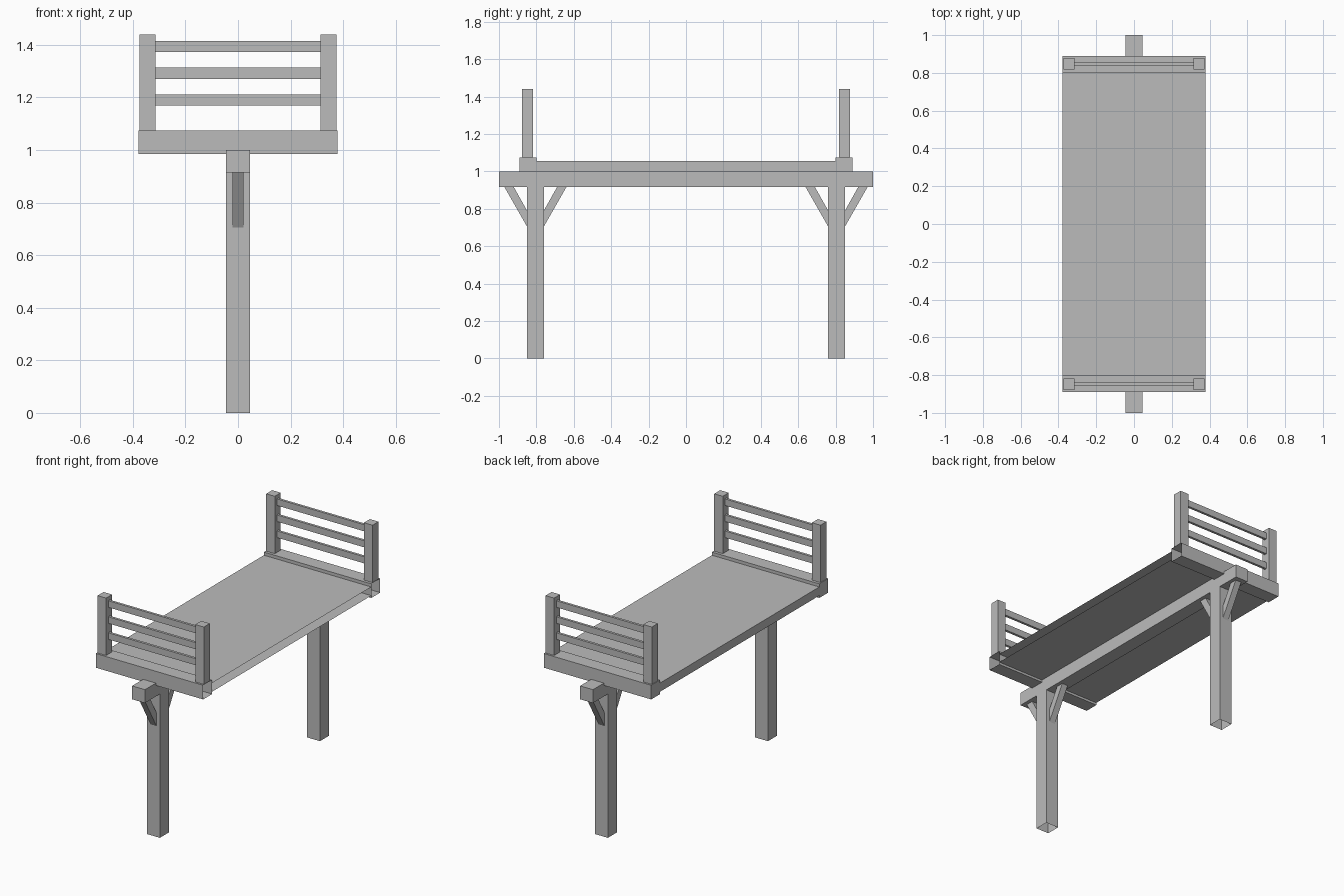
import bpy, bmesh
from mathutils import Vector

cube = bpy.data.objects.get("Cube")
if cube:
    bpy.data.objects.remove(cube, do_unlink=True)

grey = bpy.data.materials.new("plain_grey")
grey.use_nodes = True
colour = (0.5, 0.5, 0.5, 1)
grey.diffuse_color = colour
grey.node_tree.nodes["Principled BSDF"].inputs["Base Color"].default_value = colour


def finish(name, bm):
    bmesh.ops.recalc_face_normals(bm, faces=bm.faces)
    mesh = bpy.data.meshes.new(name)
    bm.to_mesh(mesh)
    bm.free()
    mesh.materials.append(grey)
    obj = bpy.data.objects.new(name, mesh)
    bpy.context.collection.objects.link(obj)


def box(name, x, y, z, open_side=None):
    """Box from (min, max) ranges, optionally without the face on one side."""
    bm = bmesh.new()
    bmesh.ops.create_cube(bm, size=1)
    for v in bm.verts:
        v.co = [r[0] + (c + 0.5) * (r[1] - r[0]) for c, r in zip(v.co, (x, y, z))]
    if open_side:
        bm.normal_update()
        gone = [f for f in bm.faces if f.normal.dot(Vector(open_side)) > 0.9]
        bmesh.ops.delete(bm, geom=gone, context='FACES')
    finish(name, bm)


def around(centre, half):
    return (centre - half, centre + half)


def brace(name, leg_y, way):
    """Slanted strut from the leg to the long beam."""
    bm = bmesh.new()
    profile = [(0.045, 0.705), (0.165, 0.915), (0.115, 0.915), (0.045, 0.79)]
    face = bm.faces.new([bm.verts.new((-0.021, leg_y + way * y, z)) for y, z in profile])
    new = bmesh.ops.extrude_face_region(bm, geom=[face])["geom"]
    bmesh.ops.translate(bm, vec=(0.042, 0, 0),
                        verts=[g for g in new if isinstance(g, bmesh.types.BMVert)])
    finish(name, bm)


# Long beam and the platform on it
box("long_beam", around(0, 0.045), (-1, 1), (0.915, 1.0))
box("platform", around(0, 0.378), around(0, 0.8), (1.0, 1.055), (1, 0, 0))

for end, s in (("front", -1), ("back", 1)):
    # Leg with a brace on each side
    leg_y = s * 0.805
    box(end + "_leg", around(0, 0.045), around(leg_y, 0.045), (0, 0.915), (0, 0, -1))
    brace(end + "_inner_brace", leg_y, -s)
    brace(end + "_outer_brace", leg_y, s)

    # Cross beam carrying the railing
    rail_y = s * 0.848
    box(end + "_cross_beam", around(0, 0.378), around(s * 0.845, 0.045),
        (0.985, 1.075), (1, 0, 0))
    for side, t in (("left", 1), ("right", -1)):
        box(f"{end}_{side}_post", around(t * 0.344, 0.03), around(rail_y, 0.03), (1.075, 1.44))
    for i in range(3):
        box(f"{end}_rail_{i + 1}", around(0, 0.316), around(rail_y, 0.008),
            around(1.19 + 0.102 * i, 0.021))
